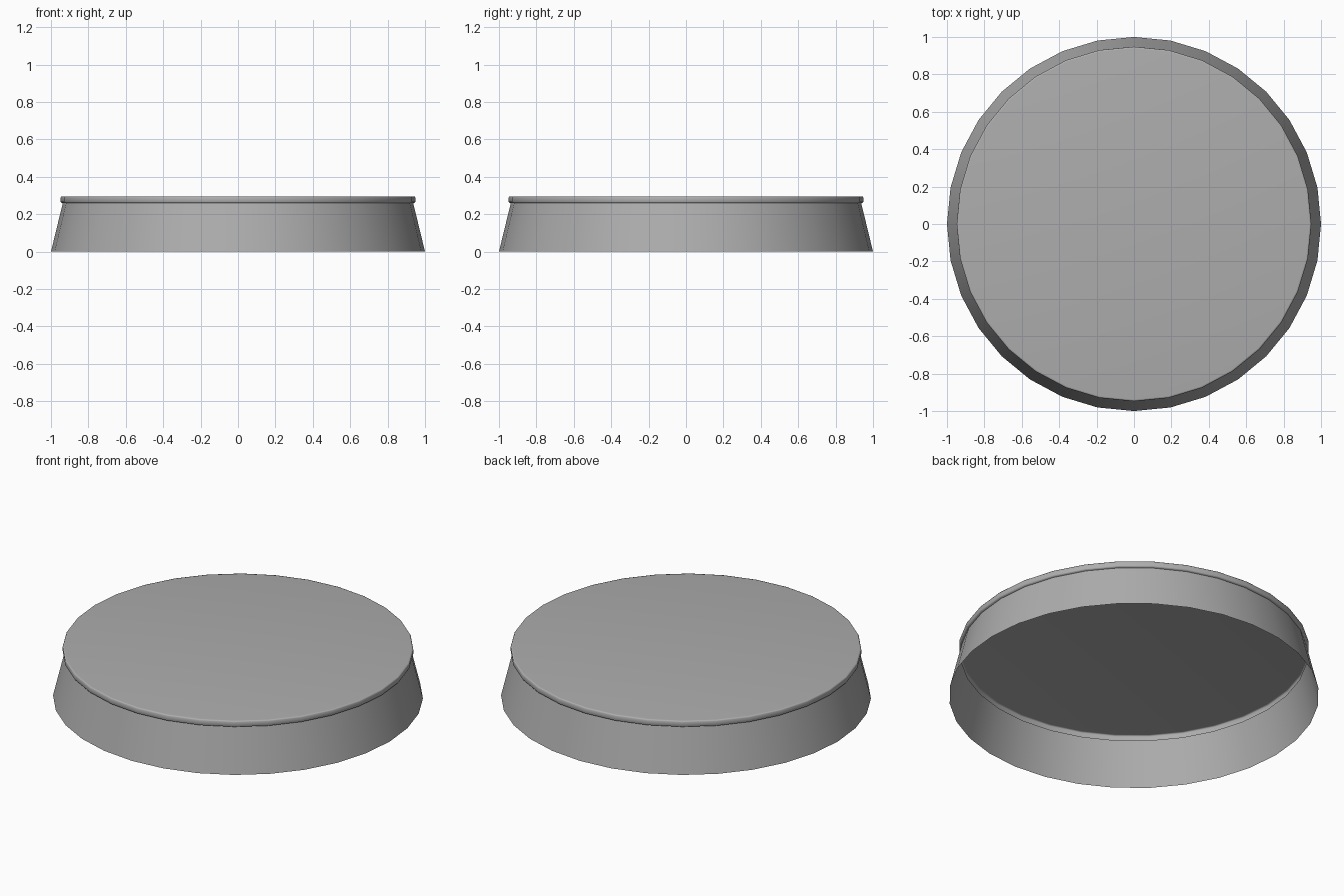
import bpy, bmesh, math

if "Cube" in bpy.data.objects:
    bpy.data.objects.remove(bpy.data.objects["Cube"])

SIDES = 32

# Mid grey shared by both parts
grey = bpy.data.materials.new("mid_grey")
grey.diffuse_color = (0.42, 0.42, 0.42, 1.0)
grey.use_nodes = True
grey.node_tree.nodes["Principled BSDF"].inputs["Base Color"].default_value = grey.diffuse_color


def lathe(name, profile, cap_top=False):
    """Spin an (r, z) profile around z; optionally close the last ring."""
    bm = bmesh.new()
    rings = [[bm.verts.new((r * math.cos(2 * math.pi * i / SIDES),
                            r * math.sin(2 * math.pi * i / SIDES), z))
              for i in range(SIDES)] for r, z in profile]
    for a, b in zip(rings, rings[1:]):
        for i in range(SIDES):
            j = (i + 1) % SIDES
            bm.faces.new((a[i], a[j], b[j], b[i]))
    if cap_top:
        bm.faces.new(rings[-1])
    mesh = bpy.data.meshes.new(name)
    bm.to_mesh(mesh)
    bm.free()
    mesh.materials.append(grey)
    obj = bpy.data.objects.new(name, mesh)
    bpy.context.collection.objects.link(obj)
    bpy.ops.object.select_all(action='DESELECT')
    bpy.context.view_layer.objects.active = obj
    obj.select_set(True)
    bpy.ops.object.shade_smooth_by_angle(angle=math.radians(60))
    return obj


# Hollow tapered skirt, open underneath
lathe("skirt", [(1.0, 0.0), (0.937, 0.259)])

# Slim disc on top with softened rim
lathe("top_disc", [(0.937, 0.259), (0.946, 0.262), (0.948, 0.266), (0.948, 0.29),
                   (0.945, 0.295), (0.938, 0.296)], cap_top=True)
